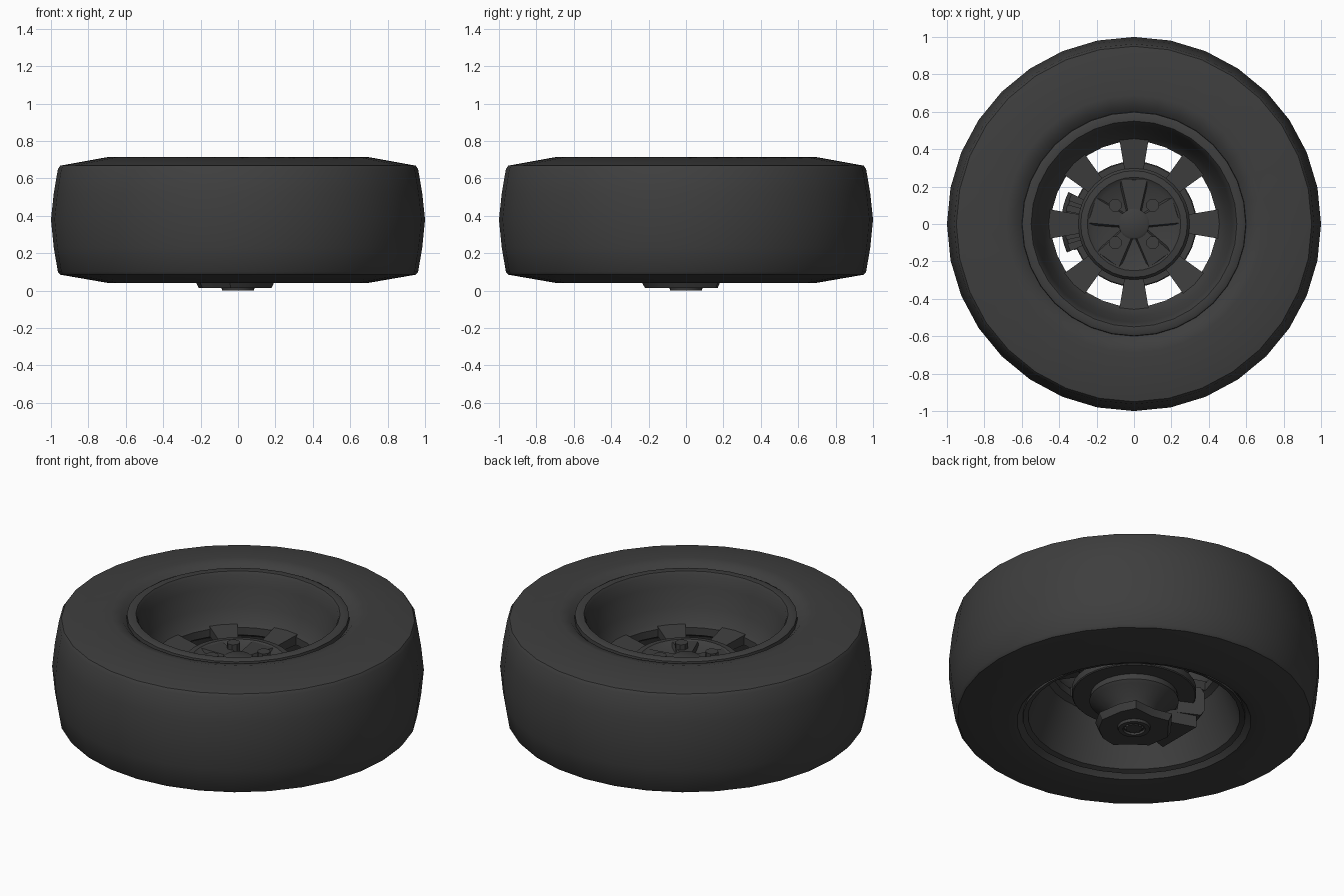
import bpy, bmesh, math
from math import cos, sin, radians, pi

if "Cube" in bpy.data.objects:
    bpy.data.objects.remove(bpy.data.objects["Cube"])

mat = bpy.data.materials.new("dark_grey")
mat.diffuse_color = (0.048, 0.048, 0.048, 1)
mat.use_nodes = True
mat.node_tree.nodes["Principled BSDF"].inputs["Base Color"].default_value = mat.diffuse_color


def finish(name, bm, angle=35):
    bmesh.ops.recalc_face_normals(bm, faces=bm.faces)
    me = bpy.data.meshes.new(name)
    bm.to_mesh(me)
    bm.free()
    me.materials.append(mat)
    me.shade_smooth()
    me.set_sharp_from_angle(angle=radians(angle))
    ob = bpy.data.objects.new(name, me)
    bpy.context.collection.objects.link(ob)
    return ob


def lathe(name, profile, segs=32, closed=True, a0=0, a1=360, angle=35):
    """Spin an (r, z) profile round z; a part turn gets end caps."""
    bm = bmesh.new()
    full = a1 - a0 == 360
    count = segs if full else segs + 1
    rings = []
    for i in range(count):
        a = radians(a0 + (a1 - a0) * i / segs)
        rings.append([bm.verts.new((r * cos(a), r * sin(a), z)) for r, z in profile])
    n = len(profile)
    for i in range(segs):
        p, q = rings[i], rings[(i + 1) % count]
        for j in range(n if closed else n - 1):
            k = (j + 1) % n
            bm.faces.new((p[j], q[j], q[k], p[k]))
    if not full:
        bm.faces.new(rings[0])
        bm.faces.new(rings[-1])
    elif not closed:
        for j in (0, -1):
            bm.faces.new([ring[j] for ring in rings])
    return finish(name, bm, angle)


def prism(name, bottom, top, z0, z1, turn=0, at=(0, 0)):
    """Loft between two outlines; z1 may be a list of heights per point."""
    bm = bmesh.new()
    c, s = cos(radians(turn)), sin(radians(turn))
    zs = z1 if isinstance(z1, (list, tuple)) else [z1] * len(top)
    place = lambda p, z: bm.verts.new((at[0] + p[0] * c - p[1] * s,
                                       at[1] + p[0] * s + p[1] * c, z))
    lo = [place(p, z0) for p in bottom]
    hi = [place(p, z) for p, z in zip(top, zs)]
    n = len(lo)
    for i in range(n):
        k = (i + 1) % n
        bm.faces.new((lo[i], lo[k], hi[k], hi[i]))
    bm.faces.new(lo)
    bm.faces.new(hi)
    return finish(name, bm, 30)


def ngon(r, n):
    return [(r * cos(2 * pi * i / n), r * sin(2 * pi * i / n)) for i in range(n)]


# tyre with flat sidewalls and a shallow crowned tread
lathe("tire", [(0.58, 0.66), (0.605, 0.675), (0.63, 0.70), (0.69, 0.715), (0.95, 0.668),
               (0.963, 0.65), (0.985, 0.52), (1.0, 0.38), (0.985, 0.23), (0.963, 0.10),
               (0.95, 0.085), (0.69, 0.04), (0.63, 0.05), (0.605, 0.08), (0.58, 0.10)])

# rim: outer lip, deep dish, inner barrel
lathe("rim", [(0.60, 0.67), (0.598, 0.695), (0.585, 0.702), (0.55, 0.70), (0.54, 0.685),
              (0.525, 0.62), (0.495, 0.51), (0.462, 0.435), (0.443, 0.415), (0.443, 0.37),
              (0.475, 0.35), (0.51, 0.25), (0.555, 0.13), (0.57, 0.08), (0.598, 0.07),
              (0.60, 0.10)])

# eight spokes leave eight windows between hub and rim
for i in range(8):
    outline = [(0.27, -0.048), (0.465, -0.08), (0.465, 0.08), (0.27, 0.048)]
    prism("spoke", outline, outline, 0.37, [0.41, 0.43, 0.43, 0.41], 45 * i)

# hub with a raised border and dished centre
lathe("hub", [(0.15, 0.35), (0.295, 0.36), (0.30, 0.41), (0.285, 0.43), (0.25, 0.435),
              (0.22, 0.415), (0.09, 0.405)], closed=False)

# five flared ribs on the hub
for i in range(5):
    prism("hub_rib", [(0.06, -0.04), (0.25, -0.09), (0.25, 0.09), (0.06, 0.04)],
          [(0.06, -0.03), (0.235, -0.07), (0.235, 0.07), (0.06, 0.03)],
          0.40, [0.44, 0.43, 0.43, 0.44], 90 + 72 * i)

# centre cap and four wheel nuts
lathe("centre_cap", [(0.082, 0.39), (0.082, 0.44), (0.07, 0.448)], 24, False)
for x in (-0.1, 0.1):
    for y in (-0.1, 0.1):
        prism("wheel_nut", ngon(0.036, 8), ngon(0.036, 8), 0.40, 0.468, 22.5, (x, y))

# brake disc with hat
lathe("brake_disc", [(0.20, 0.21), (0.33, 0.21), (0.335, 0.215), (0.335, 0.255),
                     (0.33, 0.26), (0.20, 0.26)])
lathe("disc_hat", [(0.19, 0.36), (0.20, 0.34), (0.21, 0.25)], closed=False)

# axle carrier tapering towards the inner side
lathe("axle_carrier", [(0.23, 0.25), (0.24, 0.175), (0.225, 0.16), (0.15, 0.11), (0.11, 0.045)],
      closed=False)

# brake caliper on the -x side, with ribs
lathe("brake_caliper", [(0.24, 0.14), (0.37, 0.14), (0.39, 0.17), (0.39, 0.28), (0.37, 0.31),
                        (0.25, 0.31)], 8, True, 154, 203)
for a in (162, 171, 186, 195):
    lathe("caliper_rib", [(0.25, 0.30), (0.375, 0.30), (0.365, 0.325), (0.26, 0.325)],
          2, True, a - 2, a + 2)

# caliper bracket reaching back to the carrier
prism("caliper_bracket", [(0.14, -0.08), (0.32, -0.14), (0.32, 0.14), (0.14, 0.08)],
      [(0.14, -0.08), (0.32, -0.14), (0.32, 0.14), (0.14, 0.08)],
      0.07, [0.13, 0.20, 0.20, 0.13], 180)

# irregular knuckle plate at the back of the hub
low = [(-0.21, 0.03), (-0.19, -0.10), (-0.10, -0.16), (-0.04, -0.22), (0.05, -0.20),
       (0.13, -0.14), (0.18, -0.05), (0.16, 0.08), (0.12, 0.16), (0.0, 0.15), (-0.10, 0.17)]
prism("knuckle_plate", low, [(x * 1.1, y * 1.1) for x, y in low], 0.015, 0.055)

# axle end and notched nut
lathe("axle_collar", [(0.06, 0.0), (0.085, 0.0), (0.09, 0.02), (0.06, 0.02)], 24)
teeth = [((0.05 if i % 2 else 0.04) * cos(i * pi / 12),
          (0.05 if i % 2 else 0.04) * sin(i * pi / 12)) for i in range(24)]
prism("axle_nut", teeth, teeth, 0.004, 0.03)
